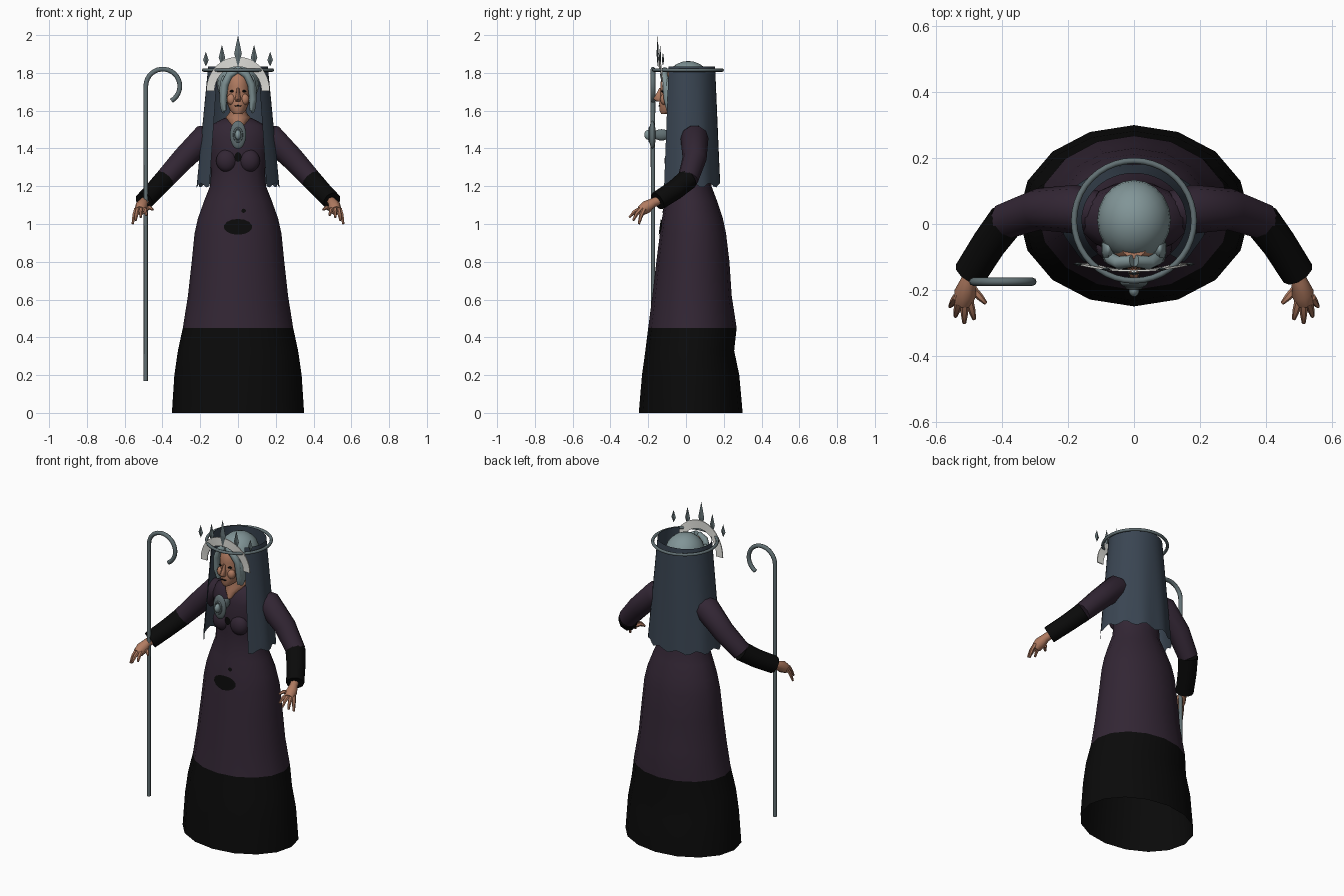
import bpy, bmesh
from math import sin, cos, pi, radians
from mathutils import Matrix, Vector

cube = bpy.data.objects.get("Cube")
if cube:
    bpy.data.objects.remove(cube, do_unlink=True)


def material(name, r, g, b):
    m = bpy.data.materials.new(name)
    m.use_nodes = True
    m.diffuse_color = (r, g, b, 1)
    m.node_tree.nodes["Principled BSDF"].inputs["Base Color"].default_value = (r, g, b, 1)
    return m


PURPLE = material("dark plum cloth", .032, .019, .034)
BLACK = material("black cloth", .003, .003, .003)
VEIL = material("slate veil", .042, .06, .085)
HAIR = material("silver hair", .22, .3, .31)
METAL = material("grey metal", .12, .16, .17)
WHITE = material("ivory band", .75, .75, .71)
SKIN = material("skin", .44, .2, .12)


def finish(name, bm, *mats):
    bmesh.ops.recalc_face_normals(bm, faces=bm.faces)
    me = bpy.data.meshes.new(name)
    bm.to_mesh(me)
    bm.free()
    for m in mats:
        me.materials.append(m)
    ob = bpy.data.objects.new(name, me)
    bpy.context.collection.objects.link(ob)
    return ob


def loft(name, rings, mats, seg=16, rule=None, caps=(True, True)):
    """Skin ellipses given as (z, half width, front y, back y)."""
    bm = bmesh.new()
    rows = []
    for z, rx, yf, yb in rings:
        rows.append([bm.verts.new((rx * sin(2 * pi * i / seg),
                                   (yf + yb) / 2 - (yb - yf) / 2 * cos(2 * pi * i / seg), z))
                     for i in range(seg)])
    for a, b in zip(rows, rows[1:]):
        for i in range(seg):
            j = (i + 1) % seg
            f = bm.faces.new((a[i], a[j], b[j], b[i]))
            if rule:
                f.material_index = rule(f.calc_center_median())
    if caps[0]:
        bm.faces.new(rows[0])
    if caps[1]:
        bm.faces.new(rows[-1])
    return finish(name, bm, *mats)


def tube(name, pts, radii, mat, sides=2):
    """Tapered round tube along a path, turned into a mesh."""
    cu = bpy.data.curves.new(name, 'CURVE')
    cu.dimensions = '3D'
    cu.bevel_depth = 1
    cu.bevel_resolution = sides
    cu.use_fill_caps = True
    sp = cu.splines.new('POLY')
    sp.points.add(len(pts) - 1)
    for p, co, r in zip(sp.points, pts, radii):
        p.co = (*co, 1)
        p.radius = r
    cu.materials.append(mat)
    ob = bpy.data.objects.new(name, cu)
    bpy.context.collection.objects.link(ob)
    bpy.ops.object.select_all(action='DESELECT')
    bpy.context.view_layer.objects.active = ob
    ob.select_set(True)
    bpy.ops.object.convert(target='MESH')
    return bpy.context.object


def ball(name, loc, size, mat, u=16, v=10):
    bm = bmesh.new()
    bmesh.ops.create_uvsphere(bm, u_segments=u, v_segments=v, radius=1,
                              matrix=Matrix.Translation(loc) @ Matrix.Diagonal((*size, 1)))
    return finish(name, bm, mat)


def torus(name, loc, rx, ry, r, mat, upright=False, seg=40):
    bm = bmesh.new()
    grid = []
    for i in range(seg):
        a = 2 * pi * i / seg
        row = []
        for k in range(8):
            t = 2 * pi * k / 8
            u, v, w = (rx + r * cos(t)) * cos(a), (ry + r * cos(t)) * sin(a), r * sin(t)
            row.append(bm.verts.new(Vector(loc) + Vector((u, w, v) if upright else (u, v, w))))
        grid.append(row)
    for i in range(seg):
        a, b = grid[i], grid[(i + 1) % seg]
        for k in range(8):
            bm.faces.new((a[k], b[k], b[(k + 1) % 8], a[(k + 1) % 8]))
    return finish(name, bm, mat)


# Gown with a dark hem, open underneath
gown = loft("gown", [
    (0, .35, -.25, .30), (.2, .337, -.233, .282), (.33, .318, -.215, .255), (.45, .292, -.2, .268),
    (.62, .265, -.178, .242), (.8, .245, -.157, .23), (.95, .23, -.138, .212), (1.03, .212, -.127, .195),
    (1.12, .18, -.11, .165), (1.2, .148, -.095, .135), (1.28, .142, -.095, .13), (1.38, .155, -.098, .13),
    (1.46, .17, -.09, .125), (1.52, .15, -.075, .115), (1.56, .075, -.045, .09)],
    (PURPLE, BLACK), rule=lambda c: int(c.z < .45), caps=(False, True))
for s in (-1, 1):
    ball("bust", (s * .06, -.072, 1.335), (.056, .042, .06), PURPLE)

# Dark patches laid on the gown front
for nm, x, z, w, h in (("chest_gem", 0, 1.355, .018, .026), ("belt_dot", .03, 1.07, .012, .011),
                       ("belt_patch", 0, .985, .075, .042)):
    bm = bmesh.new()
    bmesh.ops.create_circle(bm, cap_ends=True, cap_tris=True, segments=14, radius=1)
    bmesh.ops.transform(bm, verts=bm.verts, matrix=Matrix.Translation((x, -.16, z))
                        @ Matrix.Diagonal((w, 1, h, 1)) @ Matrix.Rotation(pi / 2, 4, 'X'))
    patch = finish(nm, bm, BLACK)
    wrap = patch.modifiers.new("wrap", 'SHRINKWRAP')
    wrap.target = gown
    wrap.wrap_method = 'PROJECT'
    wrap.use_project_y = True
    wrap.use_positive_direction = wrap.use_negative_direction = True
    wrap.offset = .006
    wrap.wrap_mode = 'OUTSIDE_SURFACE'

# Neck and head
loft("neck", [(1.49, .012, -.098, -.04), (1.53, .045, -.094, .03), (1.565, .066, -.082, .05),
              (1.59, .044, -.085, .04), (1.66, .042, -.09, .04)], (SKIN,))
loft("head", [(1.583, .022, -.132, -.08), (1.6, .042, -.14, -.03), (1.64, .058, -.142, .03),
              (1.68, .068, -.136, .06), (1.73, .071, -.136, .07), (1.77, .068, -.132, .07),
              (1.81, .05, -.105, .06)], (SKIN,), seg=20)
loft("nose", [(1.648, .012, -.155, -.12), (1.662, .016, -.174, -.12), (1.685, .011, -.16, -.12),
              (1.72, .007, -.141, -.12)], (SKIN,), seg=8)
ball("lips", (0, -.14, 1.625), (.02, .007, .004), BLACK, 10, 6)
for s in (-1, 1):
    ball("eye", (s * .031, -.124, 1.703), (.014, .008, .006), BLACK, 10, 6)
    ball("cheek", (s * .035, -.115, 1.66), (.025, .022, .03), SKIN, 10, 8)

# Hair cap with locks framing the face
ball("hair_cap", (0, .012, 1.745), (.112, .122, .118), HAIR, 20, 12)
for s in (-1, 1):
    ball("hair_lock", (s * .078, -.075, 1.685), (.022, .042, .1), HAIR, 10, 10)
    tube("fringe", [(s * .005, -.112, 1.815), (s * .045, -.118, 1.79), (s * .07, -.105, 1.74),
                    (s * .078, -.1, 1.66), (s * .07, -.095, 1.6)], (.018, .02, .02, .018, .008), HAIR)

# Long veil, open at the top and front, with a wavy lower edge
bm = bmesh.new()
cols, rows, gap = 36, 8, radians(43)
grid = []
for j in range(rows + 1):
    t = j / rows
    line = []
    for i in range(cols + 1):
        a = gap + (2 * pi - 2 * gap) * i / cols
        fold = 1 + .018 * t * cos(9 * a)
        z = 1.835 - .63 * t + .012 * t ** 6 * cos(11 * a)
        line.append(bm.verts.new(((.158 + .06 * t) * sin(a) * fold,
                                  .012 - (.142 + .03 * t) * cos(a) * fold, z)))
    grid.append(line)
for a, b in zip(grid, grid[1:]):
    for i in range(cols):
        bm.faces.new((a[i], a[i + 1], b[i + 1], b[i]))
finish("veil", bm, VEIL)

# Halo ring, ivory arch and diamond spikes
torus("halo_ring", (0, .01, 1.815), .182, .182, .009, METAL)
bm = bmesh.new()
arch = []
for i in range(25):
    a = pi * i / 24
    y = -.145 + .02 * cos(a) ** 2
    arch.append([bm.verts.new((r * cos(a), y + d, 1.705 + h * sin(a)))
                 for r, h, d in ((.168, .18, 0), (.168, .18, .006), (.124, .128, .006), (.124, .128, 0))])
for a, b in zip(arch, arch[1:]):
    for k in range(4):
        bm.faces.new((a[k], b[k], b[(k + 1) % 4], a[(k + 1) % 4]))
bm.faces.new(arch[0])
bm.faces.new(arch[-1])
finish("ivory_arch", bm, WHITE)
for x, y, lo, hi, w in ((0, -.15, 1.83, 2, .02), (.085, -.137, 1.83, 1.95, .017), (.17, -.122, 1.835, 1.912, .015)):
    for s in ((-1, 1) if x else (1,)):
        bm = bmesh.new()
        mid = lo + (hi - lo) * .42
        ring = [bm.verts.new((s * x + dx, y + dy, mid)) for dx, dy in ((w, 0), (0, .006), (-w, 0), (0, -.006))]
        for z in (lo, hi):
            tip = bm.verts.new((s * x, y, z))
            for k in range(4):
                bm.faces.new((ring[k], ring[(k + 1) % 4], tip))
        finish("crown_spike", bm, METAL)

# Brooch
ball("brooch_disc", (0, -.178, 1.472), (.043, .018, .075), METAL, 20, 12)
torus("brooch_rim", (0, -.193, 1.472), .021, .036, .005, METAL, True, 24)
ball("brooch_stone", (0, -.2, 1.472), (.016, .021, .026), HAIR)
ball("brooch_mount", (0, -.13, 1.472), (.02, .045, .03), METAL)

# Arms and hands
for s, side in ((-1, "right"), (1, "left")):
    def path(*pts):
        return [(s * x, y, z) for x, y, z in pts]
    tube(side + "_sleeve", path((.11, .04, 1.47), (.18, .045, 1.455), (.29, .045, 1.345), (.39, .01, 1.235)),
         (.06, .074, .064, .056), PURPLE, 3)
    tube(side + "_cuff", path((.385, .013, 1.24), (.44, -.06, 1.18), (.497, -.15, 1.122)),
         (.0565, .053, .051), BLACK, 3)
    tube(side + "_palm", path((.485, -.13, 1.13), (.502, -.175, 1.112), (.512, -.21, 1.09), (.518, -.238, 1.07)),
         (.024, .025, .034, .028), SKIN)
    for root, tip in (((.538, -.222), (.558, -.25, 1.0)), ((.53, -.236), (.542, -.28, 1.018)),
                      ((.514, -.24), (.515, -.3, 1.035)), ((.5, -.232), (.485, -.288, 1.045)),
                      ((.488, -.2), (.45, -.24, 1.075))):
        a, b = Vector((*root, 1.08)), Vector(tip)
        knuckle = a.lerp(b, .55) + Vector((0, 0, .01))
        tube(side + "_finger", path(a, knuckle, b), (.013, .011, .006), SKIN, 1)

# Crook staff
hook = [(-.398 + .09 * cos(radians(d)), -.175, 1.73 + .09 * sin(radians(d))) for d in range(180, -61, -12)]
tube("crook_staff", [(-.488, -.175, .17), (-.488, -.175, 1.0)] + hook,
     [.011, .011] + [.0125] * len(hook), METAL)

# Smooth shading with sharp edges kept
bpy.ops.object.select_all(action='DESELECT')
for ob in bpy.context.scene.objects:
    if ob.type == 'MESH' and ob.name.split(".")[0] != "crown_spike":
        ob.select_set(True)
        bpy.context.view_layer.objects.active = ob
bpy.ops.object.shade_smooth_by_angle(angle=radians(50))
